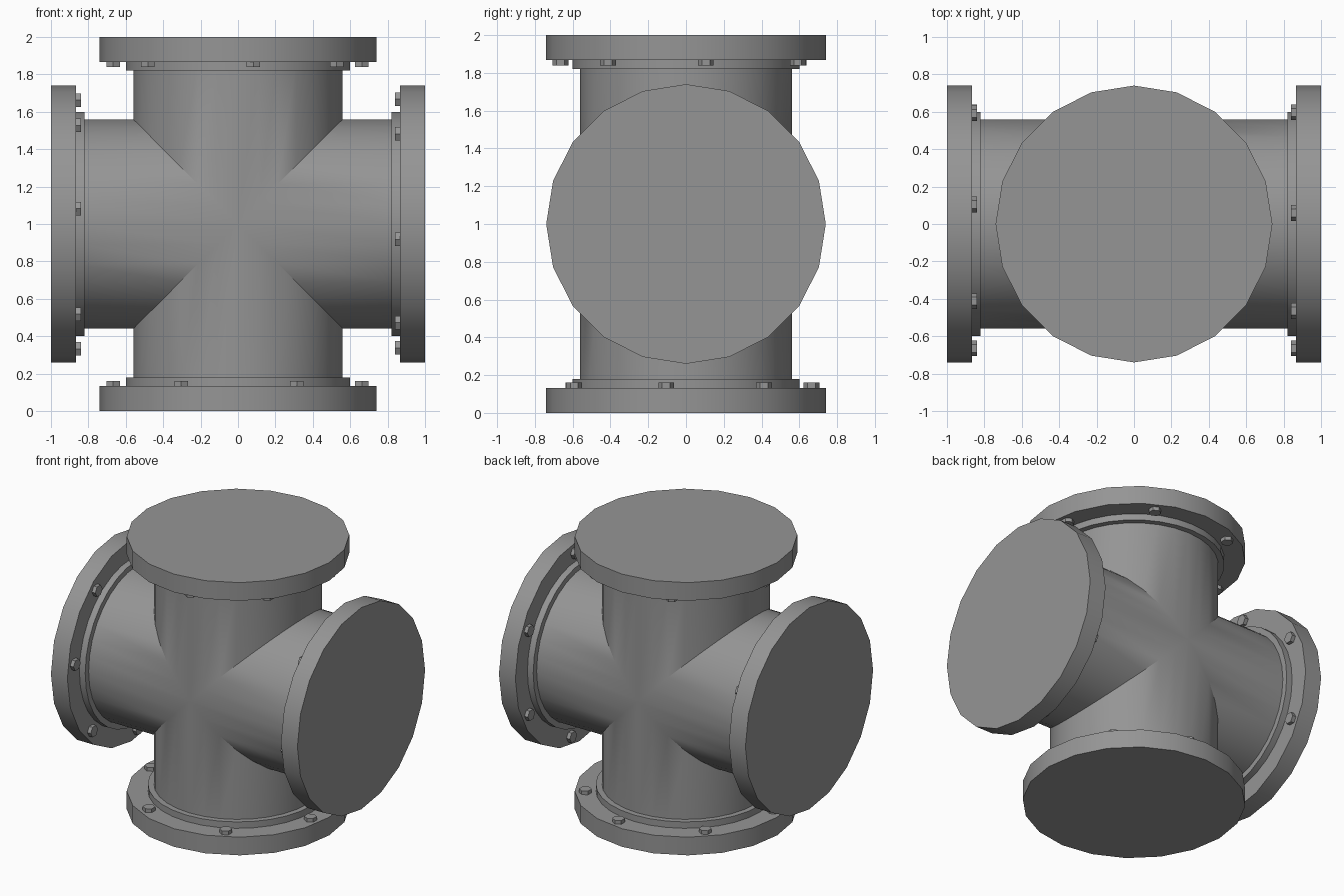
import bpy, bmesh
from math import pi, cos, sin, radians
from mathutils import Matrix, Vector

cube = bpy.data.objects.get("Cube")
if cube:
    bpy.data.objects.remove(cube, do_unlink=True)

steel = bpy.data.materials.new("grey_steel")
steel.use_nodes = True
steel.diffuse_color = (0.3, 0.3, 0.3, 1)
steel.node_tree.nodes["Principled BSDF"].inputs["Base Color"].default_value = (0.3, 0.3, 0.3, 1)

PIPE_R, COLLAR_R, FLANGE_R, BOLT_RING = 0.56, 0.6, 0.74, 0.67
COLLAR_Z, FLANGE_Z, END_Z = 0.82, 0.867, 1.0
BOLT_ANGLES = (-62, -9, 38, 83, 136, 185, 243)
CENTRE = Matrix.Translation((0, 0, 1))

# Each arm is modelled pointing up, then turned outwards
ARMS = {
    "top": Matrix.Identity(4),
    "bottom": Matrix.Rotation(pi, 4, "X"),
    "left": Matrix.Rotation(pi / 2, 4, "Y"),
    "right": Matrix.Rotation(-pi / 2, 4, "Y"),
}


def finish(bm, name, smooth=True):
    bmesh.ops.recalc_face_normals(bm, faces=bm.faces)
    mesh = bpy.data.meshes.new(name)
    bm.to_mesh(mesh)
    bm.free()
    mesh.materials.append(steel)
    obj = bpy.data.objects.new(name, mesh)
    bpy.context.collection.objects.link(obj)
    if smooth:
        bpy.ops.object.select_all(action="DESELECT")
        obj.select_set(True)
        bpy.context.view_layer.objects.active = obj
        bpy.ops.object.shade_smooth_by_angle(angle=radians(30))
    return obj


def add_disc(bm, matrix, radius, z0, z1, sides, x=0, y=0):
    place = matrix @ Matrix.Translation((x, y, (z0 + z1) / 2))
    bmesh.ops.create_cone(bm, cap_ends=True, segments=sides, radius1=radius,
                          radius2=radius, depth=z1 - z0, matrix=place)


# Four mitred pipe arms welded into one cross
bm = bmesh.new()
SIDES = 32
for turn in ARMS.values():
    matrix = CENTRE @ turn
    rings = []
    for i in range(SIDES):
        a = 2 * pi * i / SIDES
        x, y = PIPE_R * cos(a), PIPE_R * sin(a)
        rings.append([bm.verts.new(matrix @ Vector((x, y, z)))
                      for z in (abs(x), FLANGE_Z)])
    for i in range(SIDES):
        (a, b), (c, d) = rings[i - 1], rings[i]
        bm.faces.new((a, c, d, b))
bmesh.ops.remove_doubles(bm, verts=bm.verts, dist=0.0005)
finish(bm, "cross_pipe")

# Flange, collar and bolts on every arm
for side, turn in ARMS.items():
    matrix = CENTRE @ turn
    bm = bmesh.new()
    add_disc(bm, matrix, FLANGE_R, FLANGE_Z, END_Z, 20)
    finish(bm, side + "_flange")

    bm = bmesh.new()
    add_disc(bm, matrix, COLLAR_R, COLLAR_Z, FLANGE_Z + 0.01, SIDES)
    finish(bm, side + "_collar")

    bm = bmesh.new()
    for degrees in BOLT_ANGLES:
        a = radians(degrees)
        add_disc(bm, matrix, 0.042, FLANGE_Z - 0.027, FLANGE_Z + 0.01, 6,
                 BOLT_RING * cos(a), -BOLT_RING * sin(a))
    finish(bm, side + "_bolts", smooth=False)
